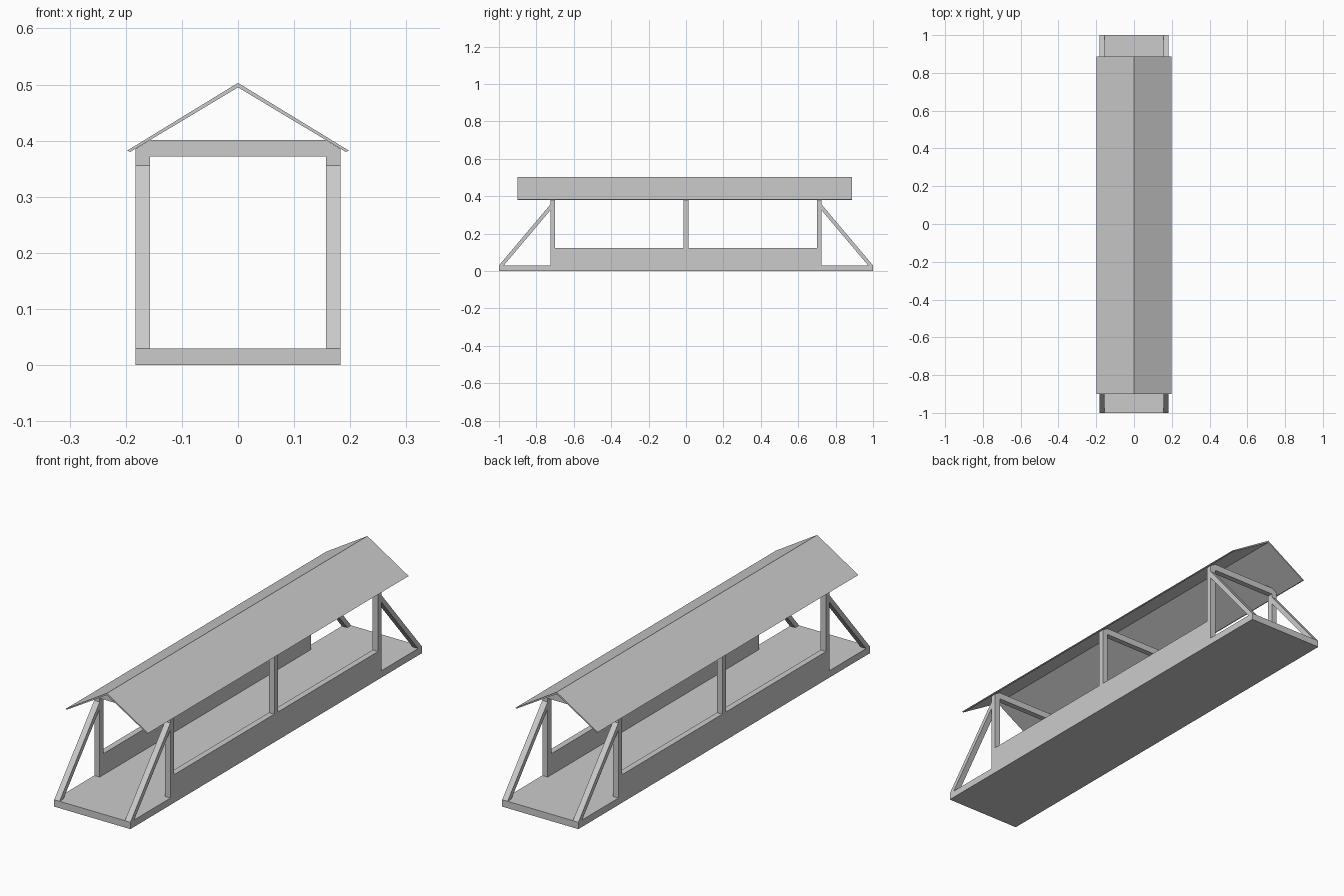
import bpy, bmesh

cube = bpy.data.objects.get("Cube")
if cube:
    bpy.data.objects.remove(cube, do_unlink=True)

grey = bpy.data.materials.new("plain_grey")
grey.use_nodes = True
colour = (0.6, 0.6, 0.6, 1)
grey.diffuse_color = colour
grey.node_tree.nodes["Principled BSDF"].inputs["Base Color"].default_value = colour

HALF_W = 0.183     # outer face of the frame
INNER = 0.157      # inner face of the frame
DECK = 0.03        # deck thickness
POST = 0.025       # post depth along the bridge
END = 0.725        # outer face of the end posts


def prism(name, profile, axis, start, stop):
    """Extrude a profile along x (profile is y, z) or y (profile is x, z)."""
    bm = bmesh.new()
    rings = []
    for d in (start, stop):
        rings.append([bm.verts.new((d, a, z) if axis == "x" else (a, d, z))
                      for a, z in profile])
    bm.faces.new(rings[0])
    bm.faces.new(rings[1][::-1])
    n = len(profile)
    for i in range(n):
        j = (i + 1) % n
        bm.faces.new((rings[0][j], rings[0][i], rings[1][i], rings[1][j]))
    bmesh.ops.recalc_face_normals(bm, faces=bm.faces)
    mesh = bpy.data.meshes.new(name)
    bm.to_mesh(mesh)
    bm.free()
    mesh.materials.append(grey)
    obj = bpy.data.objects.new(name, mesh)
    bpy.context.collection.objects.link(obj)
    return obj


def rect(a0, a1, z0, z1):
    return [(a0, z0), (a1, z0), (a1, z1), (a0, z1)]


# Deck
prism("deck", rect(-HALF_W, HALF_W, 0, DECK), "y", -1, 1)

# Thin gabled roof
prism("roof", [(-0.198, 0.382), (0, 0.503), (0.198, 0.382),
               (0.192, 0.38), (0, 0.495), (-0.192, 0.38)], "y", -0.9, 0.888)

# Cross beams with corners trimmed to the roof slope
beam = [(-HALF_W, 0.372), (HALF_W, 0.372), (HALF_W, 0.385),
        (INNER, 0.401), (-INNER, 0.401), (-HALF_W, 0.385)]
frames = {"front": -END, "middle": -POST / 2, "back": END - POST}
for place, y in frames.items():
    prism(place + "_cross_beam", beam, "y", y, y + POST)

# Side walls, posts and slanted end braces
for side, s in (("left", 1), ("right", -1)):
    x0, x1 = sorted((s * INNER, s * HALF_W))
    prism(side + "_wall", rect(-END + POST, END - POST, DECK, 0.122), "x", x0, x1)
    for place, y in frames.items():
        prism(f"{place}_{side}_post", rect(y, y + POST, DECK, 0.372), "x", x0, x1)
    for place, e in (("front", -1), ("back", 1)):
        brace = [(e, DECK), (e * 0.974, DECK), (e * END, 0.325), (e * END, 0.356)]
        prism(f"{place}_{side}_brace", brace, "x", x0, x1)
